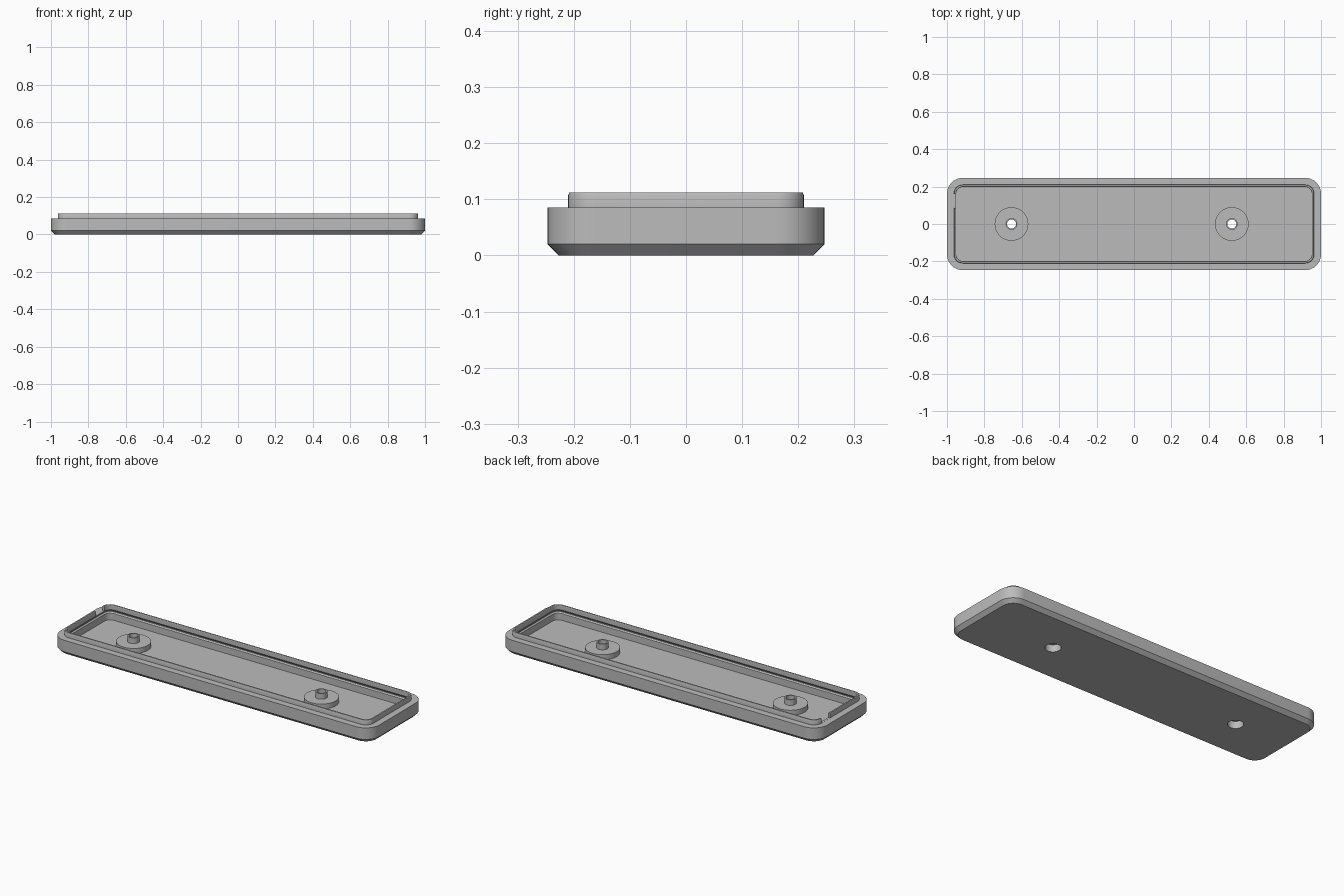
import bpy, bmesh
from math import cos, sin, pi

cube = bpy.data.objects.get("Cube")
if cube:
    bpy.data.objects.remove(cube, do_unlink=True)

grey = bpy.data.materials.new("plain grey")
grey.use_nodes = True
colour = (0.5, 0.5, 0.5, 1)
grey.diffuse_color = colour
grey.node_tree.nodes["Principled BSDF"].inputs["Base Color"].default_value = colour

HALF_X, HALF_Y, CORNER = 1.0, 0.247, 0.085
FLOOR, RIM, LIP_TOP = 0.028, 0.085, 0.112
BOSS_X = (-0.655, 0.523)


def make_object(name, bm):
    bmesh.ops.recalc_face_normals(bm, faces=bm.faces[:])
    mesh = bpy.data.meshes.new(name)
    bm.to_mesh(mesh)
    bm.free()
    mesh.materials.append(grey)
    obj = bpy.data.objects.new(name, mesh)
    bpy.context.collection.objects.link(obj)
    return obj


def bridge(bm, a, b):
    for i in range(len(a)):
        j = (i + 1) % len(a)
        bm.faces.new((a[i], a[j], b[j], b[i]))


def rounded_ring(bm, inset, z, steps=10):
    """Rounded rectangle of vertices, offset inward from the outer edge."""
    r = max(CORNER - inset, 0.03)
    cx, cy = HALF_X - inset - r, HALF_Y - inset - r
    ring = []
    for q, (sx, sy) in enumerate(((1, 1), (-1, 1), (-1, -1), (1, -1))):
        for k in range(steps + 1):
            a = (q + k / steps) * pi / 2
            ring.append(bm.verts.new((sx * cx + r * cos(a), sy * cy + r * sin(a), z)))
    return ring


def lathe(name, profile, x, sides=40):
    """Closed profile of (radius, height) turned about a vertical axis."""
    bm = bmesh.new()
    rings = [[bm.verts.new((x + r * cos(2 * pi * k / sides), r * sin(2 * pi * k / sides), z))
              for k in range(sides)] for r, z in profile]
    for a, b in zip(rings, rings[1:] + rings[:1]):
        bridge(bm, a, b)
    return make_object(name, bm)


def cut(target, cutter):
    cutter.hide_render = True
    mod = target.modifiers.new("cut", "BOOLEAN")
    mod.operation = "DIFFERENCE"
    mod.solver = "EXACT"
    mod.object = cutter
    bpy.context.view_layer.objects.active = target
    bpy.ops.object.modifier_apply(modifier=mod.name)
    bpy.data.objects.remove(cutter, do_unlink=True)


# Tray: chamfered base, stepped rim, thin lip and a snap groove inside
section = [(0.02, 0), (0, 0.02), (0, RIM), (0.037, RIM), (0.037, 0.107), (0.039, LIP_TOP),
           (0.047, LIP_TOP), (0.049, 0.109), (0.049, 0.086), (0.042, 0.076),
           (0.042, 0.072), (0.049, 0.066), (0.049, FLOOR)]
bm = bmesh.new()
rings = [rounded_ring(bm, inset, z) for inset, z in section]
for a, b in zip(rings, rings[1:]):
    bridge(bm, a, b)
bm.faces.new(rings[0])
bm.faces.new(rings[-1])
tray = make_object("tray", bm)

# Notch through the lip at the right end
bm = bmesh.new()
bmesh.ops.create_cube(bm, size=1)
bmesh.ops.scale(bm, vec=(0.06, 0.075, 0.1), verts=bm.verts)
bmesh.ops.translate(bm, vec=(-0.96, 0.123, RIM + 0.0505), verts=bm.verts)
cut(tray, make_object("notch_cutter", bm))

# Screw holes in the floor
for x in BOSS_X:
    bm = bmesh.new()
    bmesh.ops.create_cone(bm, cap_ends=True, segments=40, radius1=0.04, radius2=0.04, depth=0.2)
    bmesh.ops.translate(bm, vec=(x, 0, 0), verts=bm.verts)
    cut(tray, make_object("hole_cutter", bm))

# Hollow screw bosses: wide disc with a short tube
boss_profile = [(0.04, FLOOR), (0.04, 0.04), (0.024, 0.04), (0.024, 0.088),
                (0.031, 0.088), (0.031, 0.056), (0.09, 0.056), (0.09, FLOOR)]
bosses = [lathe(f"{side}_screw_boss", boss_profile, x)
          for side, x in zip(("right", "left"), BOSS_X)]

bpy.ops.object.select_all(action="DESELECT")
for obj in [tray] + bosses:
    obj.select_set(True)
bpy.context.view_layer.objects.active = tray
bpy.ops.object.shade_smooth_by_angle(angle=pi / 6)
